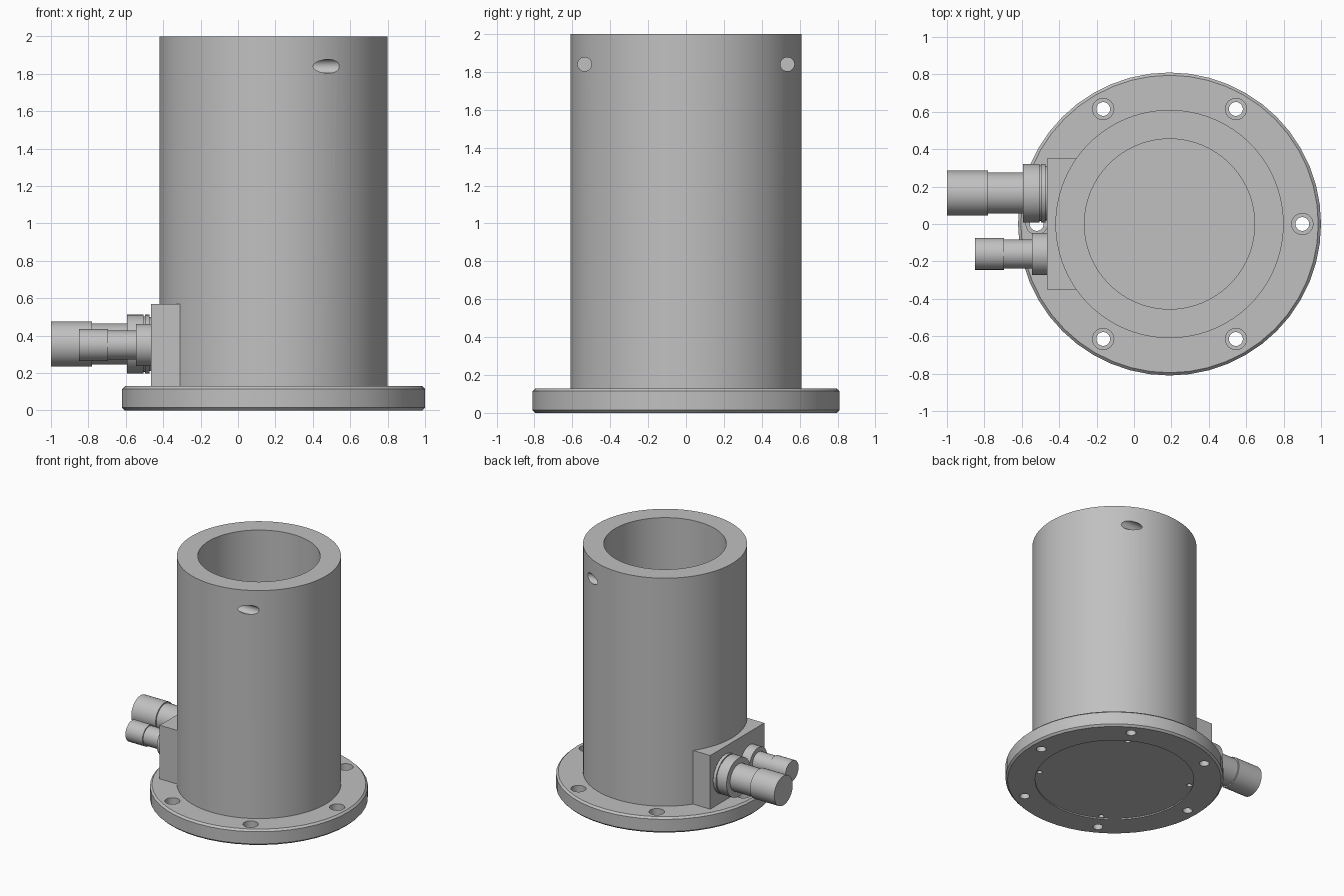
import bpy, bmesh, math
from mathutils import Matrix, Vector

if "Cube" in bpy.data.objects:
    bpy.data.objects.remove(bpy.data.objects["Cube"])

CX = 0.19  # axis of the housing

steel = bpy.data.materials.new("steel_grey")
steel.diffuse_color = (0.53, 0.53, 0.53, 1)
steel.use_nodes = True
steel.node_tree.nodes["Principled BSDF"].inputs["Base Color"].default_value = steel.diffuse_color


def finish(name, bm):
    bmesh.ops.recalc_face_normals(bm, faces=bm.faces)
    me = bpy.data.meshes.new(name)
    bm.to_mesh(me)
    bm.free()
    me.materials.append(steel)
    ob = bpy.data.objects.new(name, me)
    bpy.context.collection.objects.link(ob)
    return ob


def lathe(name, profile, origin, axis="Z", n=96):
    """Revolve (radius, height) points that start and end on the axis."""
    bm = bmesh.new()
    rings = []
    for r, h in profile:
        count = 1 if r == 0 else n
        rings.append([bm.verts.new((r * math.cos(2 * math.pi * i / n),
                                    r * math.sin(2 * math.pi * i / n), h))
                      for i in range(count)])
    for a, b in zip(rings, rings[1:]):
        for i in range(n):
            j = (i + 1) % n
            if len(a) == 1:
                bm.faces.new((a[0], b[i], b[j]))
            elif len(b) == 1:
                bm.faces.new((a[i], a[j], b[0]))
            else:
                bm.faces.new((a[i], a[j], b[j], b[i]))
    rot = Matrix.Rotation(math.pi / 2, 4, "Y") if axis == "X" else Matrix()
    bm.transform(Matrix.Translation(Vector(origin)) @ rot)
    return finish(name, bm)


def rod(name, r, start, length, axis="Z", n=24):
    return lathe(name, [(0, 0), (r, 0), (r, length), (0, length)], start, axis, n)


def cut(target, cutters):
    bpy.context.view_layer.objects.active = target
    for c in cutters:
        mod = target.modifiers.new("cut", "BOOLEAN")
        mod.operation = "DIFFERENCE"
        mod.solver = "EXACT"
        mod.object = c
        bpy.ops.object.modifier_apply(modifier=mod.name)
        bpy.data.objects.remove(c)


def around(radius, degrees):
    a = math.radians(degrees)
    return CX + radius * math.cos(a), radius * math.sin(a)


# Mounting flange: rounded rims, shallow recess underneath
flange = lathe("flange", [(0, 0.01), (0.59, 0.01), (0.59, 0), (0.795, 0), (0.81, 0.015),
                          (0.81, 0.115), (0.795, 0.13), (0, 0.13)], (CX, 0, 0), n=48)
holes = []
for k in range(6):  # counterbored bolt holes
    x, y = around(0.71, 60 * k)
    holes.append(rod("bolt_hole", 0.037, (x, y, -0.1), 0.4))
    holes.append(rod("counterbore", 0.057, (x, y, 0.07), 0.2))
for k in range(4):  # small blind holes inside the recess
    x, y = around(0.565, 60 + 90 * k)
    holes.append(rod("small_hole", 0.02, (x, y, -0.05), 0.11, n=16))
cut(flange, holes)

# Cylindrical housing with an open bore
housing = lathe("housing", [(0, 0.12), (0.61, 0.12), (0.61, 2), (0.455, 2),
                            (0.455, 1.46), (0, 1.46)], (CX, 0, 0))
cut(housing, [rod("side_hole", 0.037, (CX + 0.1, s * 0.535, 1.84), 0.7, "X")
              for s in (-1, 1)])

# Connector block merging into the housing
bm = bmesh.new()
bmesh.ops.create_cube(bm, size=1)
bm.transform(Matrix.Translation((-0.3325, 0, 0.345)) @ Matrix.Diagonal((0.265, 0.7, 0.45, 1)))
finish("connector_block", bm)

# Stepped connectors, heights run along x
lathe("large_connector", [(0, -1), (0.12, -1), (0.12, -0.78), (0.11, -0.78), (0.11, -0.593),
                          (0.157, -0.593), (0.157, -0.505), (0.148, -0.505), (0.148, -0.497),
                          (0.157, -0.497), (0.157, -0.472), (0.145, -0.472), (0.145, -0.45),
                          (0, -0.45)], (0, 0.165, 0.355), "X", 48)
lathe("small_connector", [(0, -0.85), (0.085, -0.85), (0.085, -0.695), (0.077, -0.695),
                          (0.077, -0.545), (0.113, -0.545), (0.113, -0.45), (0, -0.45)],
      (0, -0.16, 0.35), "X", 48)

# Smooth the round walls, keep edges crisp
for ob in bpy.data.objects:
    ob.select_set(True)
bpy.context.view_layer.objects.active = housing
bpy.ops.object.shade_smooth_by_angle(angle=math.radians(30))
